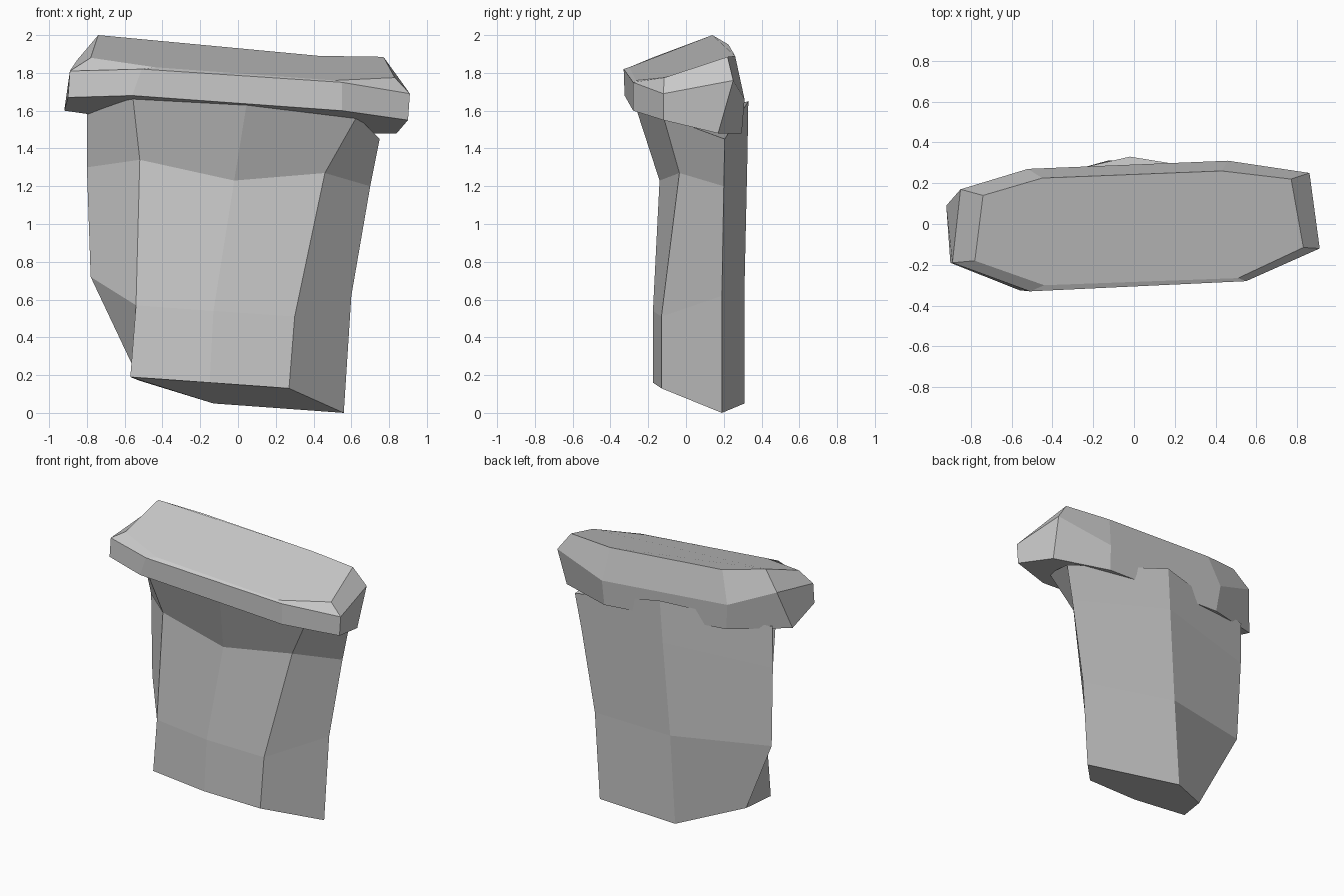
import bpy, bmesh

stone = bpy.data.materials.new("grey stone")
stone.diffuse_color = (0.6, 0.6, 0.6, 1)


def loft(name, rings):
    """Bridge rings of equal point count into a closed faceted solid."""
    bm = bmesh.new()
    loops = [[bm.verts.new(p) for p in ring] for ring in rings]
    n = len(rings[0])
    for low, high in zip(loops, loops[1:]):
        for i in range(n):
            j = (i + 1) % n
            bm.faces.new((low[i], low[j], high[j], high[i]))
    bm.faces.new(loops[0][::-1])
    bm.faces.new(loops[-1])
    bmesh.ops.recalc_face_normals(bm, faces=bm.faces)
    mesh = bpy.data.meshes.new(name)
    bm.to_mesh(mesh)
    bm.free()
    mesh.materials.append(stone)
    obj = bpy.data.objects.new(name, mesh)
    bpy.context.collection.objects.link(obj)
    return obj


# Six-sided hewn shaft: front left, front middle, front right, back right, back middle, back left
loft("stone_shaft", [
    [(-.57, -.16, .19), (-.15, -.175, .16), (.27, -.13, .13),
     (.56, .19, 0), (-.13, .31, .05), (-.52, .05, .17)],
    [(-.54, -.16, .57), (-.13, -.175, .54), (.30, -.13, .51),
     (.60, .19, .62), (-.09, .31, .68), (-.78, .13, .72)],
    [(-.52, -.12, 1.34), (-.02, -.14, 1.23), (.46, -.035, 1.27),
     (.70, .20, 1.20), (-.04, .325, 1.35), (-.80, .145, 1.30)],
    [(-.56, -.26, 1.70), (.05, -.28, 1.66), (.63, -.12, 1.57),
     (.75, .205, 1.45), (-.02, .33, 1.65), (-.80, .15, 1.60)],
])

# Eight-sided cap slab: underside rim, upper rim, bevelled top
loft("cap_slab", [
    [(-.90, -.19, 1.67), (-.56, -.325, 1.68), (.55, -.28, 1.60), (.90, -.12, 1.55),
     (.84, .17, 1.48), (.45, .295, 1.48), (-.50, .25, 1.54), (-.92, .09, 1.60)],
    [(-.89, -.19, 1.81), (-.51, -.33, 1.82), (.55, -.28, 1.75), (.91, -.12, 1.69),
     (.86, .25, 1.76), (.46, .31, 1.66), (-.52, .27, 1.73), (-.85, .17, 1.87)],
    [(-.78, -.18, 1.88), (-.44, -.30, 1.83), (.51, -.265, 1.76), (.83, -.115, 1.775),
     (.77, .22, 1.885), (.43, .26, 1.89), (-.45, .225, 1.95), (-.74, .14, 2.0)],
])
